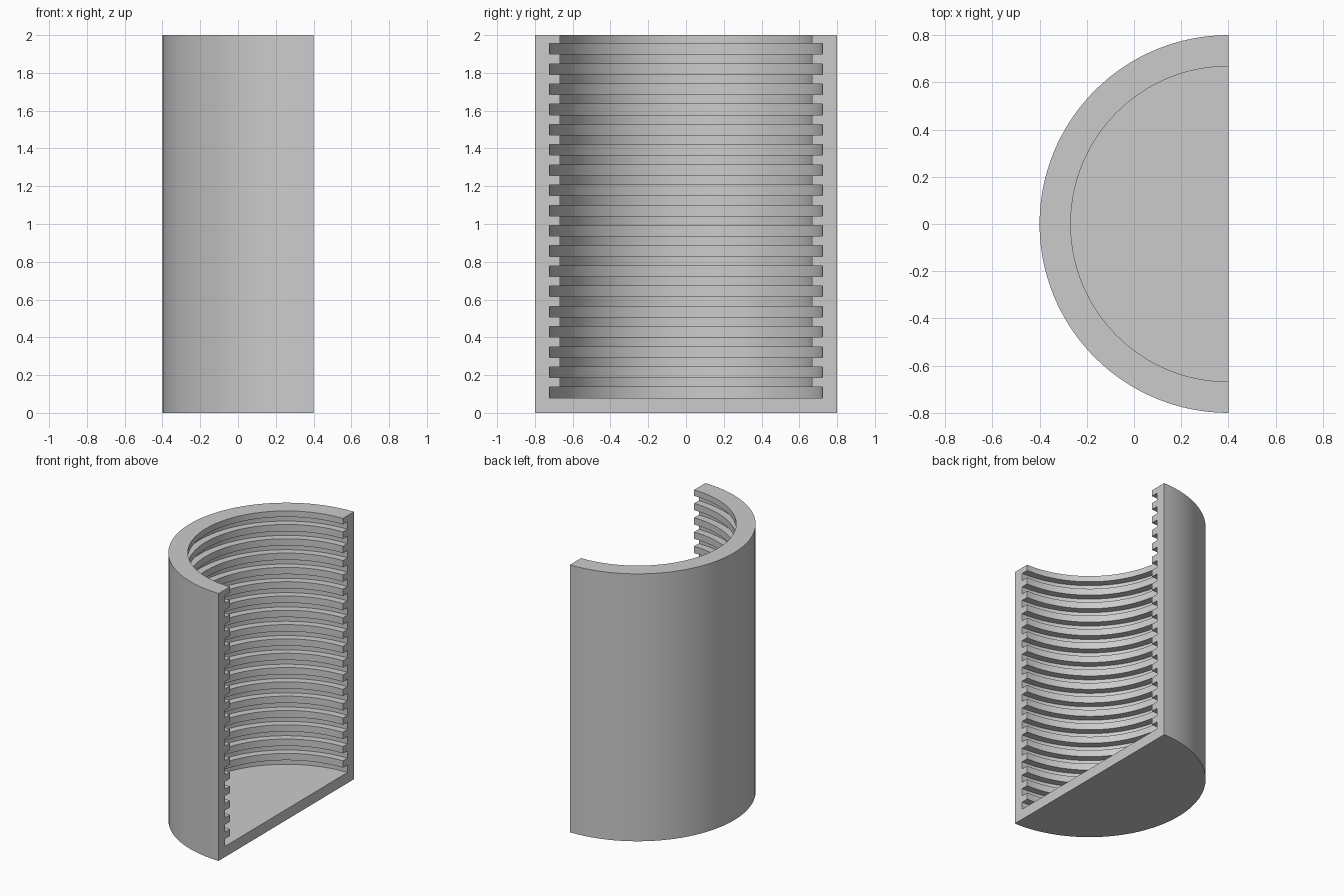
import bpy
import bmesh
import math
from mathutils import Vector

cube = bpy.data.objects.get("Cube")
if cube:
    bpy.data.objects.remove(cube, do_unlink=True)

# Main dimensions
HEIGHT, FLOOR = 2.0, 0.08
OUTER, INNER, GROOVE = 0.8, 0.668, 0.722
GROOVES, PITCH, GROOVE_HEIGHT = 18, 0.107, 0.056
AXIS_X = 0.4
SEGMENTS = 64

# Wall and floor profile as (radius, height), from the axis around to the axis
profile = [(0, 0), (OUTER, 0), (OUTER, HEIGHT), (INNER, HEIGHT)]
for i in reversed(range(GROOVES)):
    low = FLOOR + i * PITCH
    high = low + GROOVE_HEIGHT
    profile += [(INNER, high), (GROOVE, high), (GROOVE, low)]
    if i:
        profile.append((INNER, low))
profile.append((0, FLOOR))

# Revolve the profile half a turn around the vertical axis
bm = bmesh.new()
verts = [bm.verts.new((AXIS_X, -r, z)) for r, z in profile]
edges = [bm.edges.new(pair) for pair in zip(verts, verts[1:])]
bmesh.ops.spin(bm, geom=verts + edges, cent=Vector((AXIS_X, 0, 0)),
               axis=Vector((0, 0, 1)), angle=-math.pi, steps=SEGMENTS)
bmesh.ops.remove_doubles(bm, verts=bm.verts[:], dist=0.0001)

# Close the flat cut face and join the floor fans into single faces
bmesh.ops.holes_fill(bm, edges=[e for e in bm.edges if e.is_boundary], sides=0)
bmesh.ops.recalc_face_normals(bm, faces=bm.faces[:])
fans = [e for e in bm.edges if len(e.link_faces) == 2
        and all(abs(f.normal.z) > 0.99 and len(f.verts) == 3 for f in e.link_faces)]
bmesh.ops.dissolve_edges(bm, edges=fans, use_verts=False)

mesh = bpy.data.meshes.new("grooved_half_cylinder")
bm.to_mesh(mesh)
bm.free()
body = bpy.data.objects.new("grooved_half_cylinder", mesh)
bpy.context.collection.objects.link(body)

# Plain grey material
grey = bpy.data.materials.new("light_grey")
grey.use_nodes = True
colour = (0.6, 0.6, 0.6, 1)
grey.diffuse_color = colour
grey.node_tree.nodes["Principled BSDF"].inputs["Base Color"].default_value = colour
mesh.materials.append(grey)

# Smooth curved walls with crisp groove edges
bpy.ops.object.select_all(action="DESELECT")
body.select_set(True)
bpy.context.view_layer.objects.active = body
bpy.ops.object.shade_smooth_by_angle(angle=math.radians(30))
